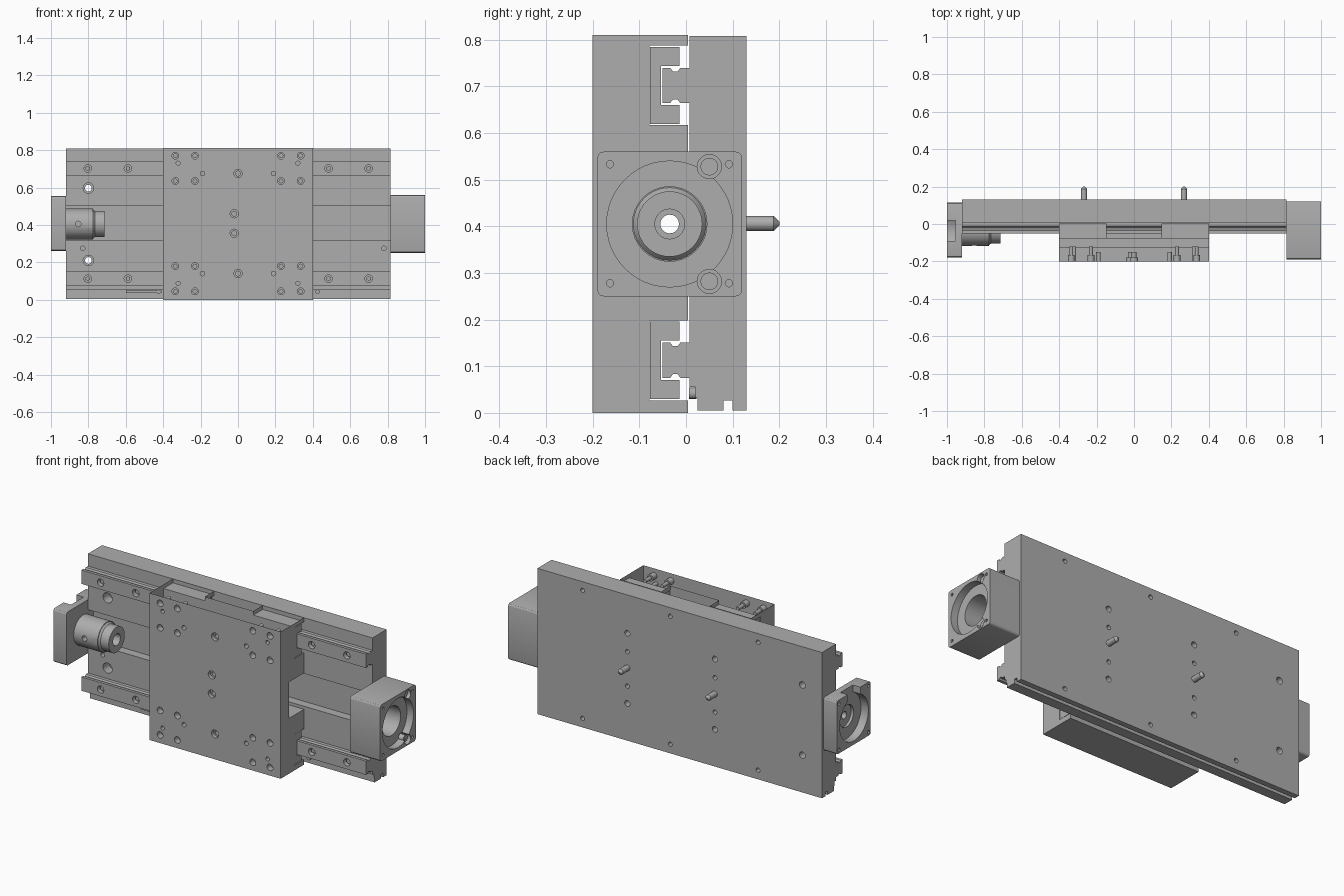
import bpy, bmesh, math
from mathutils import Matrix, Vector

cube = bpy.data.objects.get("Cube")
if cube:
    bpy.data.objects.remove(cube, do_unlink=True)

GREY = (0.42, 0.42, 0.42, 1)
metal = bpy.data.materials.new("machined grey")
metal.use_nodes = True
metal.diffuse_color = GREY
metal.node_tree.nodes["Principled BSDF"].inputs["Base Color"].default_value = GREY
parts = []


def finish(name, bm):
    bmesh.ops.recalc_face_normals(bm, faces=bm.faces)
    mesh = bpy.data.meshes.new(name)
    bm.to_mesh(mesh)
    bm.free()
    mesh.materials.append(metal)
    ob = bpy.data.objects.new(name, mesh)
    bpy.context.collection.objects.link(ob)
    parts.append(ob)
    return ob


def add_box(bm, x, y, z, bevel=0):
    size = Matrix.Diagonal((x[1] - x[0], y[1] - y[0], z[1] - z[0], 1))
    mid = Vector((sum(x) / 2, sum(y) / 2, sum(z) / 2))
    verts = bmesh.ops.create_cube(bm, size=1, matrix=Matrix.Translation(mid) @ size)["verts"]
    if bevel:  # round the edges that run along x
        edges = {e for v in verts for e in v.link_edges
                 if abs(e.verts[0].co.x - e.verts[1].co.x) > 1e-4}
        bmesh.ops.bevel(bm, geom=list(edges), offset=bevel, segments=3, affect='EDGES', profile=0.5)


def add_cyl(bm, start, end, r, r2=None, seg=20):
    a, b = Vector(start), Vector(end)
    turn = (b - a).to_track_quat('Z', 'Y').to_matrix().to_4x4()
    bmesh.ops.create_cone(bm, cap_ends=True, segments=seg, radius1=r, radius2=r if r2 is None else r2,
                          depth=(b - a).length, matrix=Matrix.Translation((a + b) / 2) @ turn)


def add_profile(bm, pts, x0, x1):
    face = bm.faces.new([bm.verts.new((x0, y, z)) for y, z in pts])
    out = bmesh.ops.extrude_face_region(bm, geom=[face])["geom"]
    bmesh.ops.translate(bm, vec=(x1 - x0, 0, 0), verts=[v for v in out if isinstance(v, bmesh.types.BMVert)])


def cut(ob, bm):
    """Subtract everything in bm from ob and drop the cutter."""
    cutter = finish("cutter", bm)
    cutter.hide_render = True
    parts.remove(cutter)
    mod = ob.modifiers.new("cut", 'BOOLEAN')
    mod.object, mod.operation, mod.solver, mod.use_self = cutter, 'DIFFERENCE', 'EXACT', True
    graph = bpy.context.evaluated_depsgraph_get()
    mesh = bpy.data.meshes.new_from_object(ob.evaluated_get(graph))
    ob.modifiers.clear()
    ob.data = mesh
    bpy.data.objects.remove(cutter, do_unlink=True)


AY, AZ = -0.035, 0.405          # drive axis
RAILS = (0.113, 0.702)
L, R = -0.92, 0.815             # base ends

# Base plate with screw channel and bottom slots
bm = bmesh.new()
add_profile(bm, [(.025, .005), (.08, .005), (.08, .027), (.1, .027), (.1, .005), (.13, .005),
                 (.13, .808), (.007, .808), (.007, .5), (.055, .5), (.055, .32), (.007, .32),
                 (.007, .055), (.02, .055), (.02, .032), (.025, .032)], L, R)
base = finish("base_plate", bm)
bm = bmesh.new()
for z in (.21, .597):
    add_cyl(bm, (-.8, 0, z), (-.8, .14, z), .018)
    add_cyl(bm, (-.8, -.01, z), (-.8, .06, z), .028)
    for x in (-.267, .267):
        add_cyl(bm, (x, .08, z), (x, .14, z), .016)
for x in (-.267, .267):
    for z in (.305, .495):
        add_cyl(bm, (x, .1, z), (x, .14, z), .012)
for x in (-.53, .005, .54):
    for z in (.055, .76):
        add_cyl(bm, (x, .09, z), (x, .14, z), .012)
for x in (-.83, .78):
    add_cyl(bm, (x, 0, .275), (x, .04, .275), .012)
cut(base, bm)

# Guide rails with waisted sides and screw holes
for label, z in zip(("lower", "upper"), RAILS):
    half = [(.007, .038), (-.012, .038), (-.018, .030), (-.028, .030), (-.034, .038), (-.05, .038)]
    bm = bmesh.new()
    add_profile(bm, [(y, z + d) for y, d in half] + [(y, z - d) for y, d in reversed(half)], L, R)
    rail = finish(label + "_rail", bm)
    bm = bmesh.new()
    for i in range(8):
        x = -.803 + i * .2145
        add_cyl(bm, (x, -.06, z), (x, -.025, z), .02)
    cut(rail, bm)
    bm = bmesh.new()
    for i in range(8):
        x = -.803 + i * .2145
        add_cyl(bm, (x, -.024, z), (x, -.035, z), .013, seg=6)
    finish(label + "_rail_screws", bm)

# Carriage: block with bearing pockets and a screw channel, open on top
bm = bmesh.new()
add_box(bm, (-.4, .4), (-.2, .004), (0, .81))
carriage = finish("carriage", bm)
bm = bmesh.new()
add_box(bm, (-.5, .5), (-.078, .05), (.027, .198))
add_box(bm, (-.5, .5), (-.078, .05), (.617, .788))
add_box(bm, (-.5, .5), (-.125, .05), (.305, .505))
add_box(bm, (-.148, .148), (-.078, .05), (.75, .85))
for x in (-.335, -.23, .23, .335):
    for z in (.045, .18, .635, .77):
        add_cyl(bm, (x, -.21, z), (x, -.165, z), .018)
        add_cyl(bm, (x, -.17, z), (x, -.12, z), .010)
for x in (-.32, .32):
    for z in (.087, .73):
        add_cyl(bm, (x, -.21, z), (x, -.12, z), .011)
for x in (-.19, .19):
    for z in (.14, .675):
        add_cyl(bm, (x, -.21, z), (x, -.15, z), .012)
for x, z in ((0, .14), (0, .675), (-.02, .355), (-.02, .46)):
    add_cyl(bm, (x, -.21, z), (x, -.18, z), .022)
    add_cyl(bm, (x, -.19, z), (x, -.15, z), .013)
cut(carriage, bm)
bm = bmesh.new()
bm.from_mesh(carriage.data)
top = [f for f in bm.faces if f.normal.z > .9 and f.calc_center_median().z > .8]
bmesh.ops.delete(bm, geom=top, context='FACES')
bm.to_mesh(carriage.data)
bm.free()

# Four bearing blocks straddling the rails
for label, z in zip(("lower", "upper"), RAILS):
    for side, x in (("right", -.274), ("left", .274)):
        half = [(-.014, .042), (-.054, .042)]
        bm = bmesh.new()
        add_profile(bm, [(-.077, z + .083), (-.014, z + .083)] + [(y, z + d) for y, d in half]
                    + [(y, z - d) for y, d in reversed(half)]
                    + [(-.014, z - .083), (-.077, z - .083)], x - .124, x + .124)
        finish(label + "_" + side + "_bearing", bm)

# Motor mount on the left end
bm = bmesh.new()
add_box(bm, (R, 1), (-.19, .12), (.25, .56), .013)
mount = finish("motor_mount", bm)
bm = bmesh.new()
add_cyl(bm, (.96, AY, AZ), (1.1, AY, AZ), .135, seg=48)
add_cyl(bm, (.7, AY, AZ), (1.05, AY, AZ), .08, seg=32)
for z in (.278, .533):
    for y in (-.163, .092):
        add_cyl(bm, (.94, y, z), (1.1, y, z), .008, seg=12)
for z in (.282, .528):
    add_cyl(bm, (.95, .05, z), (1.1, .05, z), .026)
cut(mount, bm)
bm = bmesh.new()
for z in (.282, .528):
    add_cyl(bm, (.945, .05, z), (.985, .05, z), .019)
    add_cyl(bm, (.984, .05, z), (.988, .05, z), .01, seg=6)
finish("mount_screws", bm)

# End bearing support on the right end, with a notched top
bm = bmesh.new()
add_box(bm, (-1, L), (-.18, .115), (.26, .555), .013)
support = finish("end_support", bm)
bm = bmesh.new()
add_cyl(bm, (-1.1, AY, AZ), (-.955, AY, AZ), .125, seg=48)
add_cyl(bm, (-1.05, AY, AZ), (-.9, AY, AZ), .06, seg=32)
add_box(bm, (-1.1, -.955), (-.09, .02), (.5, .6))
for z in (.28, .535):
    for y in (-.16, .095):
        add_cyl(bm, (-1.1, y, z), (-.95, y, z), .009, seg=12)
cut(support, bm)

# Shaft coupling in the channel
bm = bmesh.new()
add_cyl(bm, (-.94, AY, AZ), (-.775, AY, AZ), .082, seg=40)
add_cyl(bm, (-.78, AY, AZ), (-.765, AY, AZ), .082, .07, seg=40)
add_cyl(bm, (-.77, AY, AZ), (-.715, AY, AZ), .07, seg=40)
coupling = finish("coupling", bm)
bm = bmesh.new()
add_cyl(bm, (-.78, AY, AZ), (-.7, AY, AZ), .032)
add_cyl(bm, (-1, AY, AZ), (-.74, AY, AZ), .02)
add_cyl(bm, (-.855, -.15, AZ), (-.855, -.08, AZ), .015)
cut(coupling, bm)

# Locating pins on the back
for side, x in (("right", -.267), ("left", .267)):
    bm = bmesh.new()
    add_cyl(bm, (x, .1, .406), (x, .188, .406), .016)
    add_cyl(bm, (x, .188, .406), (x, .2, .406), .016, .004)
    finish(side + "_pin", bm)

# Limit switch strip and stops along the lower edge
bm = bmesh.new()
add_box(bm, (-.6, -.41), (.009, .024), (.036, .05))
for x in (-.425, .425):
    add_cyl(bm, (x, .006, .042), (x, .022, .042), .012, seg=12)
finish("limit_strip", bm)

bpy.ops.object.select_all(action='DESELECT')
for ob in parts:
    ob.select_set(True)
bpy.context.view_layer.objects.active = parts[0]
bpy.ops.object.shade_smooth_by_angle(angle=math.radians(30))
